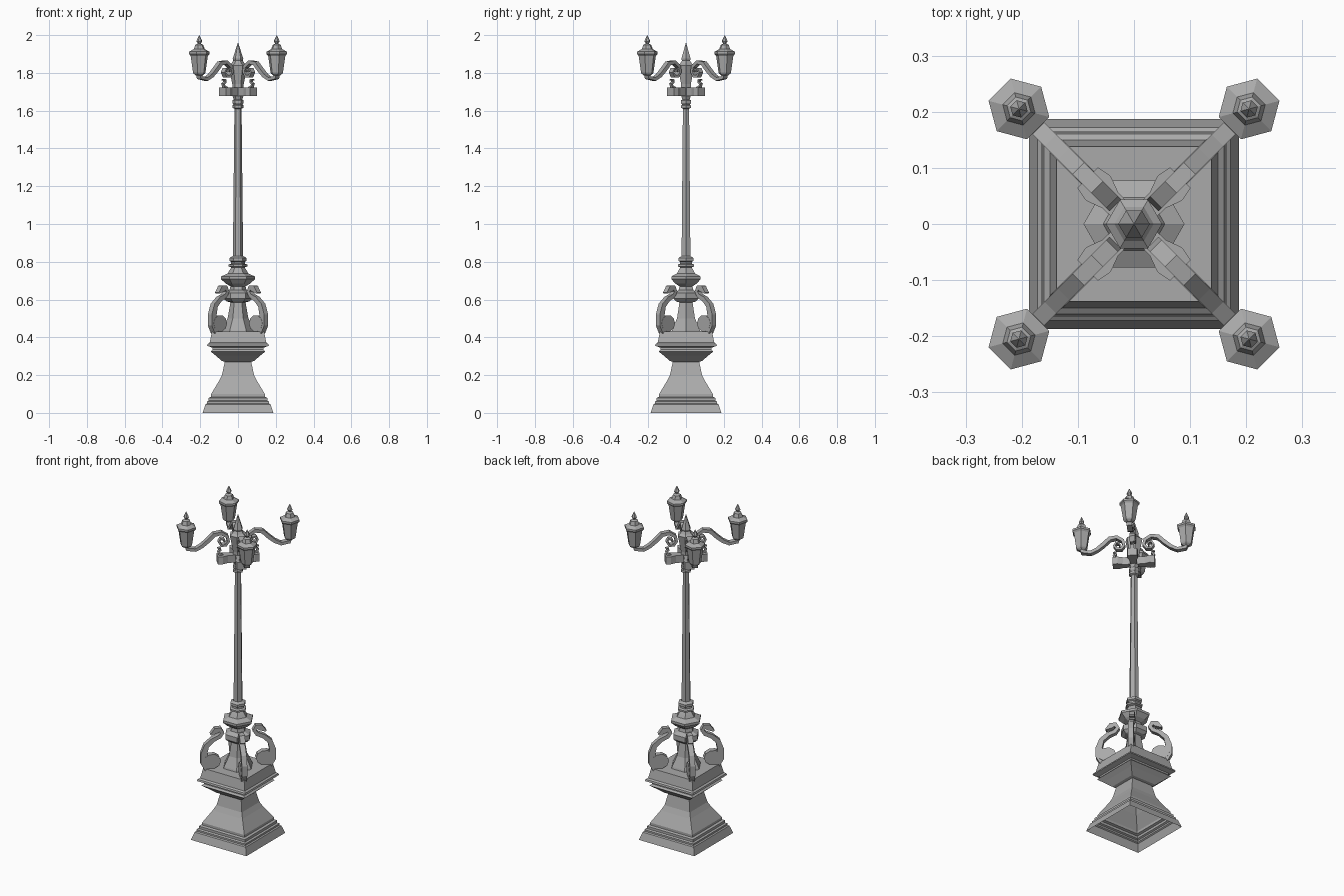
import bpy, bmesh
from math import cos, sin, pi, radians

iron = bpy.data.materials.new("dark_iron")
iron.diffuse_color = (.4, .4, .4, 1)


def finish(name, bm, turn=0.0):
    bmesh.ops.recalc_face_normals(bm, faces=bm.faces)
    me = bpy.data.meshes.new(name)
    bm.to_mesh(me)
    bm.free()
    me.materials.append(iron)
    ob = bpy.data.objects.new(name, me)
    ob.rotation_euler[2] = turn
    bpy.context.collection.objects.link(ob)
    return ob


def skin(bm, rings, bottom=True):
    """Join rings of vertices with quads and cap the ends."""
    n = len(rings[0])
    for a, b in zip(rings, rings[1:]):
        for i in range(n):
            j = (i + 1) % n
            bm.faces.new((a[i], a[j], b[j], b[i]))
    if bottom:
        bm.faces.new(rings[0])
    bm.faces.new(rings[-1])


def lathe(name, profile, sides, start=0.0, x=0.0, turn=0.0, bottom=True):
    """Faceted turning of (radius, z) points."""
    bm = bmesh.new()
    skin(bm, [[bm.verts.new((x + r * cos(start + 2 * pi * i / sides),
                             r * sin(start + 2 * pi * i / sides), z))
               for i in range(sides)] for r, z in profile], bottom)
    return finish(name, bm, turn)


def ribbon(name, path, depth, turn):
    """Flat bar along (x, z, width) points, depth measured across y."""
    bm = bmesh.new()
    rings = []
    for i, (x, z, w) in enumerate(path):
        a, b = path[max(i - 1, 0)], path[min(i + 1, len(path) - 1)]
        dx, dz = b[0] - a[0], b[1] - a[1]
        l = (dx * dx + dz * dz) ** 0.5
        nx, nz = -dz / l * w / 2, dx / l * w / 2
        rings.append([bm.verts.new((x + s * nx, t * depth / 2, z + s * nz))
                      for s, t in ((1, 1), (1, -1), (-1, -1), (-1, 1))])
    skin(bm, rings)
    return finish(name, bm, turn)


# Square stepped pedestal, hollow underneath (half width, z)
pedestal = [(.187, 0), (.172, .045), (.165, .05), (.165, .06), (.155, .065),
            (.155, .08), (.142, .085), (.142, .1), (.1, .17), (.085, .2),
            (.07, .27), (.085, .275), (.12, .305), (.145, .325), (.135, .335),
            (.135, .345), (.163, .355), (.16, .365), (.15, .372), (.138, .43)]
lathe("pedestal", [(h * 2 ** .5, z) for h, z in pedestal], 4, pi / 4,
      bottom=False)

# Hexagonal column with ringed collars
lathe("column", [(.09, .425), (.085, .44), (.055, .5), (.04, .585), (.06, .59),
                 (.077, .605), (.077, .635), (.045, .65), (.04, .67),
                 (.065, .685), (.09, .708), (.09, .722), (.055, .738),
                 (.045, .755), (.035, .77), (.05, .775), (.05, .785),
                 (.036, .79), (.036, .8), (.046, .805), (.046, .82),
                 (.027, .83), (.019, 1.61), (.03, 1.615), (.03, 1.628),
                 (.024, 1.632), (.03, 1.64), (.03, 1.655), (.022, 1.66),
                 (.03, 1.68), (.03, 1.74), (.047, 1.825), (.05, 1.84),
                 (.035, 1.85), (.025, 1.865), (.028, 1.875), (.001, 1.96)], 6)

swan = [(.165, .432, .05), (.187, .47, .05), (.193, .52, .036),
        (.178, .57, .028), (.142, .603, .024), (.105, .62, .022),
        (.09, .642, .022), (.102, .663, .026), (.125, .658, .034),
        (.155, .635, .008)]
arm = [(.293, 1.8, .018), (.287, 1.775, .018), (.24, 1.767, .018),
       (.205, 1.785, .02), (.17, 1.815, .022), (.135, 1.85, .022),
       (.095, 1.857, .02), (.062, 1.835, .018), (.055, 1.805, .016),
       (.07, 1.782, .014), (.095, 1.782, .013), (.108, 1.803, .012),
       (.098, 1.822, .011), (.08, 1.818, .01), (.08, 1.805, .008)]
hook = [(.085, 1.72, .012), (.105, 1.727, .012), (.112, 1.742, .011),
        (.098, 1.752, .01), (.1, 1.765, .009), (.115, 1.762, .006)]
lamp = [(.016, 1.785), (.03, 1.795), (.034, 1.802), (.047, 1.89), (.056, 1.9),
        (.056, 1.912), (.03, 1.926), (.022, 1.948), (.008, 1.955),
        (.016, 1.967), (.012, 1.977), (.001, 2.0)]
lobe = [(0, .018), (.06, .02), (.09, .031), (.117, .026)]

# Everything repeated on the four diagonals
for k in range(4):
    turn = pi / 4 + k * pi / 2
    ribbon("swan_neck", swan, .03, turn)
    # Swan body: flat round disc inside the neck
    bm = bmesh.new()
    skin(bm, [[bm.verts.new((.148 + .05 * cos(i * pi / 5), y,
                             .474 + .044 * sin(i * pi / 5)))
               for i in range(10)] for y in (-.016, .016)])
    finish("swan_body", bm, turn)
    ribbon("lamp_arm", arm, .03, turn)
    ribbon("bracket_hook", hook, .018, turn)
    # Bracket lobe below the arm
    bm = bmesh.new()
    outline = lobe + [(x, -y) for x, y in reversed(lobe)]
    skin(bm, [[bm.verts.new((x, y, z)) for x, y in outline]
              for z in (1.677, 1.722)])
    finish("bracket_lobe", bm, turn)
    lathe("lantern", lamp, 6, radians(30), .29, turn)
